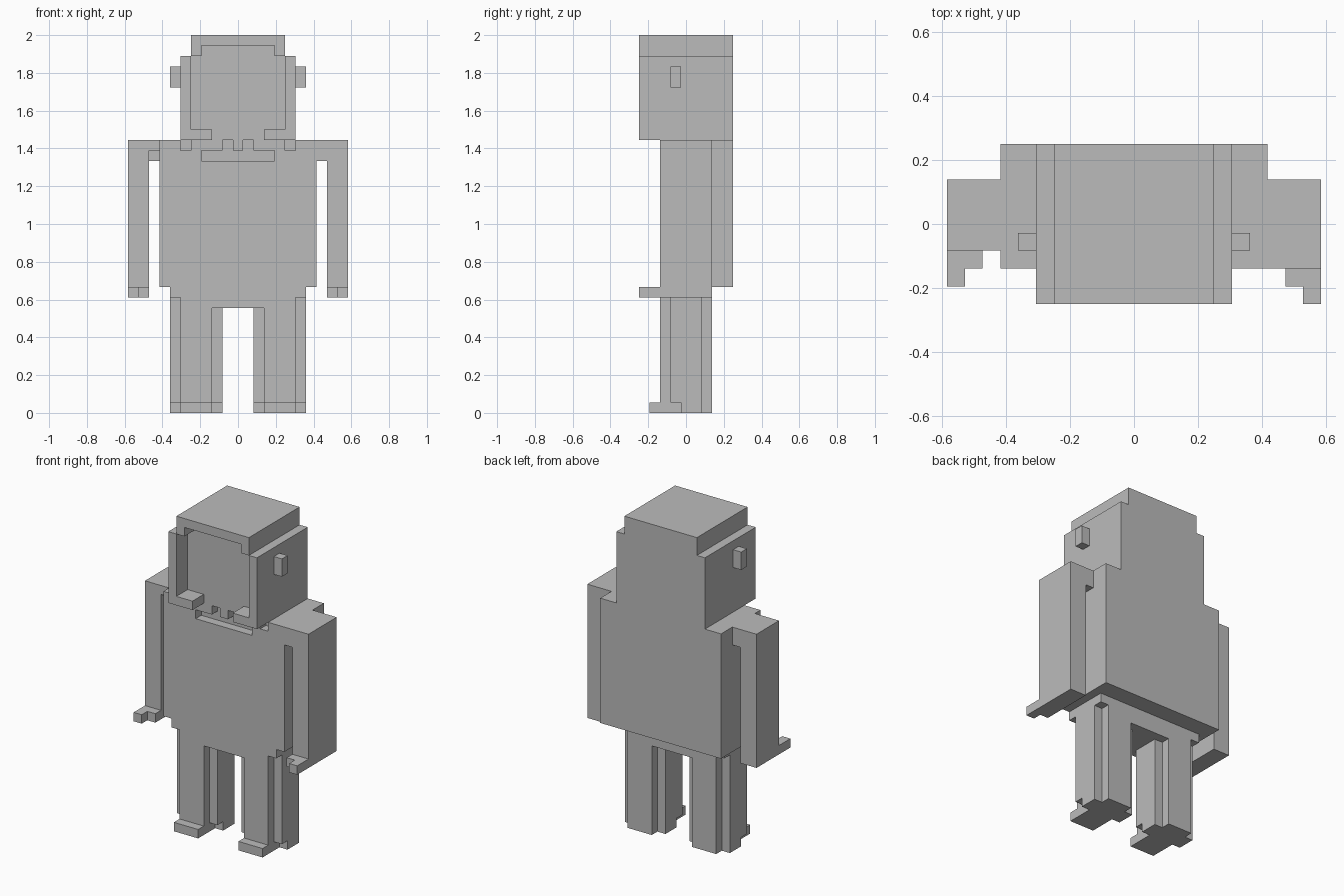
import bpy, bmesh, math
from mathutils import Vector

if "Cube" in bpy.data.objects:
    bpy.data.objects.remove(bpy.data.objects["Cube"])

U = 2 / 36                      # size of one block
ORIGIN = Vector((10.5, 4.5, 0))  # block coordinates of the ground centre
cells = {}                      # block -> part name


def block_range(x, y, z):
    return ((i, j, k) for i in range(*x) for j in range(*y) for k in range(*z))


def fill(part, x, y, z):
    for c in block_range(x, y, z):
        cells[c] = part


def carve(x, y, z):
    for c in block_range(x, y, z):
        cells.pop(c, None)


def flip(x):
    return (21 - x[1], 21 - x[0])


# Torso, with a narrower waist and pelvis
fill("torso", (3, 18), (2, 9), (12, 26))
fill("pelvis", (4, 17), (2, 7), (11, 12))
fill("pelvis", (5, 16), (2, 7), (10, 11))

# Head with a raised cap, and an open frame around the face
fill("head", (5, 16), (0, 9), (26, 34))
fill("head", (6, 15), (0, 9), (34, 36))
carve((6, 15), (0, 2), (27, 34))
carve((7, 14), (0, 2), (34, 35))
carve((8, 13), (0, 2), (26, 27))

# Mouth slot and the small notches above it
carve((7, 14), (2, 3), (24, 25))
for x in ((5, 6), (9, 10)):
    carve(x, (2, 3), (25, 26))
    carve(flip(x), (2, 3), (25, 26))

# Ears and legs, mirrored
for side, m in (("left", lambda x: x), ("right", flip)):
    fill(side + "_ear", m((4, 5)), (3, 4), (31, 33))
    leg = side + "_leg"
    fill(leg, m((5, 8)), (2, 7), (0, 10))
    fill(leg, m((4, 5)), (3, 6), (0, 11))
    fill(leg, m((8, 9)), (3, 6), (0, 10))
    for x in ((4, 5), (8, 9)):
        carve(m(x), (3, 4), (0, 1))
    fill(side + "_foot", m((5, 8)), (1, 2), (0, 1))

# Left arm with stepped shoulder and hand
fill("left_arm", (0, 2), (3, 7), (11, 26))
fill("left_arm", (2, 3), (3, 7), (25, 26))
fill("left_arm", (2, 3), (4, 7), (24, 25))
fill("left_hand", (0, 1), (1, 3), (11, 12))
fill("left_hand", (1, 2), (2, 3), (11, 12))

# Right arm, one block thicker, with its hand
fill("right_arm", (19, 21), (2, 7), (11, 26))
fill("right_arm", (18, 19), (2, 7), (24, 26))
fill("right_hand", (19, 21), (1, 2), (11, 12))
fill("right_hand", (20, 21), (0, 1), (11, 12))

grey = bpy.data.materials.new("plain_grey")
grey.diffuse_color = (0.5, 0.5, 0.5, 1)
grey.use_nodes = True
grey.node_tree.nodes["Principled BSDF"].inputs["Base Color"].default_value = grey.diffuse_color


def build(part):
    """Make the outer skin of one part and merge its flat faces."""
    bm = bmesh.new()
    for c, name in cells.items():
        if name != part:
            continue
        for axis in range(3):
            for sign in (-1, 1):
                n = list(c)
                n[axis] += sign
                if tuple(n) in cells:
                    continue
                normal, a, b = Vector(), Vector(), Vector()
                normal[axis] = sign
                a[(axis + 1) % 3] = 0.5
                b[(axis + 2) % 3] = 0.5 * sign
                mid = Vector(c) + Vector((0.5, 0.5, 0.5)) + normal * 0.5 - ORIGIN
                bm.faces.new([bm.verts.new((mid + p) * U)
                              for p in (-a - b, a - b, a + b, b - a)])
    bmesh.ops.remove_doubles(bm, verts=bm.verts, dist=U * 0.01)
    bmesh.ops.dissolve_limit(bm, angle_limit=math.radians(1),
                             verts=bm.verts, edges=bm.edges)
    mesh = bpy.data.meshes.new(part)
    bm.to_mesh(mesh)
    bm.free()
    mesh.materials.append(grey)
    bpy.context.collection.objects.link(bpy.data.objects.new(part, mesh))


for part in sorted(set(cells.values())):
    build(part)
